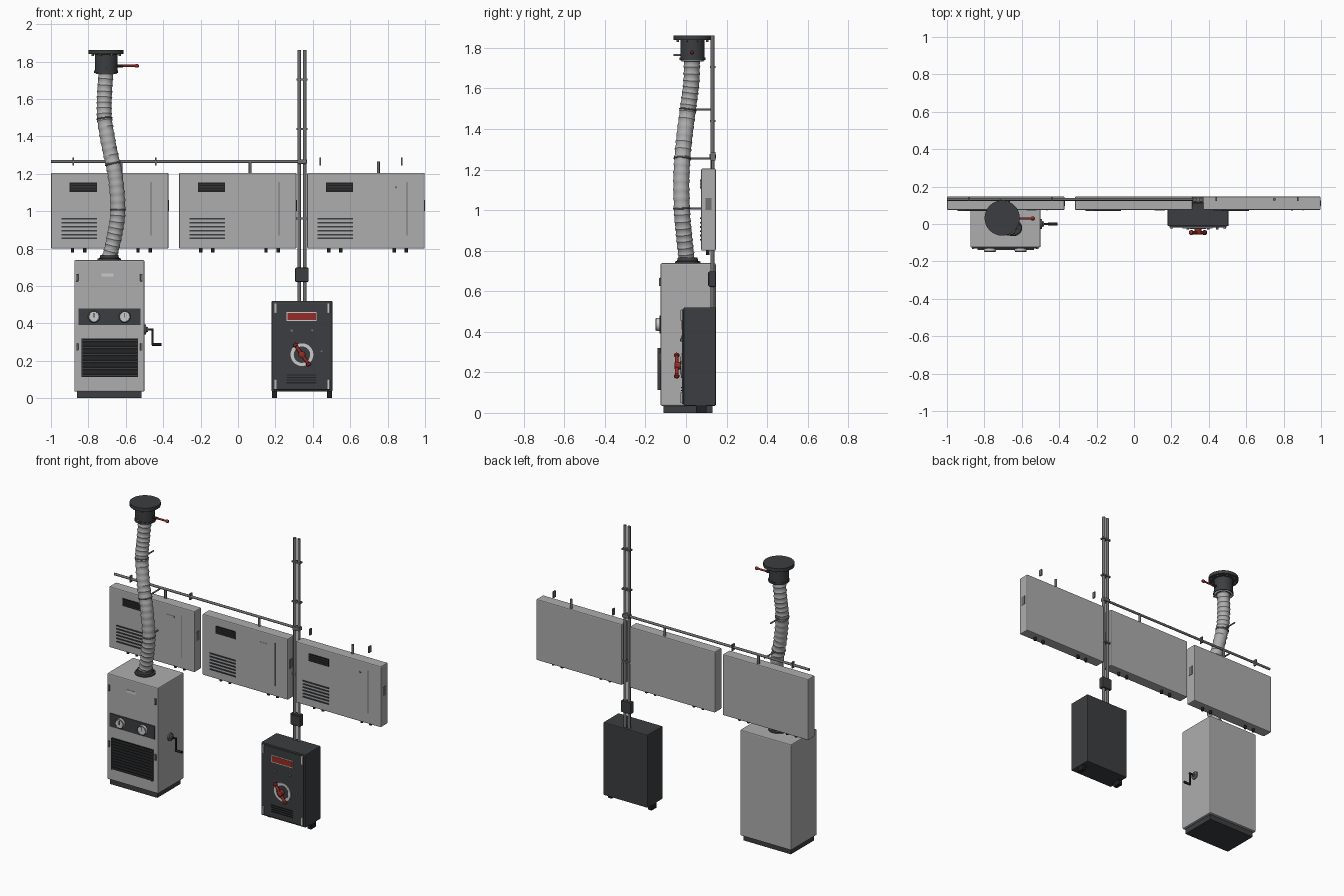
import bpy, bmesh, math
from mathutils import Vector

if "Cube" in bpy.data.objects:
    bpy.data.objects.remove(bpy.data.objects["Cube"])


def material(name, rgb):
    m = bpy.data.materials.new(name)
    m.diffuse_color = (*rgb, 1)
    m.use_nodes = True
    m.node_tree.nodes["Principled BSDF"].inputs["Base Color"].default_value = m.diffuse_color
    return m


SHELL = material("pale_grey", (0.42, 0.42, 0.42))
LIGHT = material("light_grey", (0.6, 0.6, 0.58))
PIPE = material("pipe_grey", (0.16, 0.16, 0.165))
DARK = material("charcoal", (0.045, 0.048, 0.052))
BLACK = material("near_black", (0.015, 0.015, 0.016))
RED = material("dull_red", (0.3, 0.025, 0.02))


def finish(name, bm, mat, smooth=False):
    bmesh.ops.recalc_face_normals(bm, faces=bm.faces)
    me = bpy.data.meshes.new(name)
    bm.to_mesh(me)
    bm.free()
    me.materials.append(mat)
    ob = bpy.data.objects.new(name, me)
    bpy.context.collection.objects.link(ob)
    if smooth:
        bpy.ops.object.select_all(action='DESELECT')
        ob.select_set(True)
        bpy.context.view_layer.objects.active = ob
        bpy.ops.object.shade_smooth_by_angle(angle=math.radians(40))
    return ob


def box(name, x, y, z, mat, bevel=0):
    bm = bmesh.new()
    bmesh.ops.create_cube(bm, size=1)
    for v in bm.verts:
        v.co = [a + (b - a) * (c + 0.5) for (a, b), c in zip((x, y, z), v.co)]
    ob = finish(name, bm, mat)
    if bevel:
        m = ob.modifiers.new("bevel", 'BEVEL')
        m.width, m.segments = bevel, 2
    return ob


def sweep(name, path, radii, mat, n=12):
    """Round section carried along a path, one radius per point."""
    path = [Vector(p) for p in path]
    if not isinstance(radii, (list, tuple)):
        radii = [radii] * len(path)
    bm, rings = bmesh.new(), []
    t0 = (path[-1] - path[0]).normalized()
    ref = Vector((0, 1, 0)) if abs(t0.y) < 0.7 else Vector((1, 0, 0))
    for i, (p, r) in enumerate(zip(path, radii)):
        t = path[min(i + 1, len(path) - 1)] - path[max(i - 1, 0)]
        t = t.normalized() if t.length > 1e-6 else t0
        u = t.cross(ref).normalized()
        w = t.cross(u)
        rings.append([bm.verts.new(p + r * (math.cos(a) * u + math.sin(a) * w))
                      for a in (2 * math.pi * k / n for k in range(n))])
    for a, b in zip(rings, rings[1:]):
        for k in range(n):
            bm.faces.new((a[k], a[k - 1], b[k - 1], b[k]))
    bm.faces.new(rings[0])
    bm.faces.new(rings[-1])
    return finish(name, bm, mat, True)


def lathe(name, c, axis, profile, mat, n=32):
    """Turned part: profile of (distance along axis, radius)."""
    c, axis = Vector(c), Vector(axis)
    return sweep(name, [c + axis * d for d, _ in profile], [r for _, r in profile], mat, n)


def ring(name, c, axis, r, thick, mat, n=24):
    bpy.ops.mesh.primitive_torus_add(location=c, major_radius=r, minor_radius=thick,
                                     major_segments=n, minor_segments=8)
    ob = bpy.context.object
    ob.name = name
    ob.rotation_euler = Vector(axis).to_track_quat('Z', 'Y').to_euler()
    ob.data.materials.append(mat)
    bpy.ops.object.shade_smooth()


# Three wall panels with vents, slats, seams and pegs
for i, x in enumerate((-1.0, -0.315, 0.37)):
    w = 0.628
    box("wall_panel", (x, x + w), (0.075, 0.147), (0.8, 1.205), SHELL, 0.006)
    box("panel_vent", (x + 0.1, x + 0.245), (0.071, 0.08), (1.103, 1.153), BLACK)
    for k in range(3):
        box("vent_bar", (x + 0.105, x + 0.24), (0.069, 0.075), (1.112 + k * 0.015, 1.116 + k * 0.015), DARK)
    for k in range(6):
        z = 0.85 + k * 0.021
        box("panel_slat", (x + 0.055, x + 0.245), (0.07, 0.078), (z, z + 0.008), DARK)
    box("panel_seam", (x + 0.532, x + 0.537), (0.073, 0.08), (0.87, 1.155), PIPE)
    if i < 2:
        box("panel_plate", (x + 0.425, x + 0.48), (0.073, 0.08), (1.122, 1.134), SHELL)
    else:
        lathe("panel_lock", (x + 0.475, 0.078, 1.128), (0, -1, 0), [(0, 0.006), (0.007, 0.006)], PIPE)
    box("side_vent", (x + w - 0.004, x + w + 0.002), (0.095, 0.125), (1.0, 1.06), PIPE)
    for dx in (0.115, 0.18, 0.465, 0.53):
        sweep("panel_peg", [(x + dx, 0.108, 0.81), (x + dx, 0.108, 0.778)], 0.009, BLACK)

# Conduits, drops to the panels and pipe clips
sweep("cross_conduit", [(-1, 0.132, 1.265), (0.345, 0.132, 1.265)], 0.008, PIPE)
for x in (-0.625, 0.065, 0.75):
    sweep("drop_conduit", [(x, 0.132, 1.2), (x, 0.132, 1.265)], 0.008, PIPE)
for x in (-0.88, -0.44, 0.44, 0.875):
    box("conduit_clip", (x - 0.004, x + 0.004), (0.122, 0.145), (1.245, 1.287), PIPE)
for x in (0.327, 0.357):
    sweep("riser_conduit", [(x, 0.13, 0.5), (x, 0.13, 1.862)], 0.01, PIPE)
for z in (0.96, 1.44, 1.705):
    box("riser_clip", (0.312, 0.372), (0.118, 0.145), (z - 0.005, z + 0.005), PIPE)
box("riser_joint", (0.318, 0.368), (0.115, 0.147), (1.253, 1.277), PIPE, 0.003)
box("junction_box", (0.306, 0.377), (0.112, 0.147), (0.622, 0.698), DARK, 0.004)
box("junction_lid", (0.312, 0.371), (0.108, 0.114), (0.628, 0.692), DARK)

# Pale cabinet
box("cabinet_plinth", (-0.862, -0.515), (-0.112, 0.13), (0, 0.04), DARK)
box("cabinet_body", (-0.875, -0.5), (-0.125, 0.147), (0.035, 0.738), SHELL, 0.006)
box("cabinet_plate", (-0.73, -0.665), (-0.128, -0.12), (0.65, 0.668), LIGHT)
for x in (-0.86, -0.517):
    for z in (0.645, 0.275):
        box("cabinet_hinge", (x - 0.006, x + 0.006), (-0.134, -0.12), (z - 0.02, z + 0.02), PIPE, 0.002)
box("gauge_strip", (-0.852, -0.522), (-0.13, -0.12), (0.392, 0.48), DARK)
for x in (-0.77, -0.606):
    lathe("gauge", (x, -0.125, 0.436), (0, -1, 0), [(0, 0.032), (0.02, 0.032), (0.024, 0.028)], LIGHT)
    ring("gauge_rim", (x, -0.147, 0.436), (0, 1, 0), 0.028, 0.003, PIPE)
    box("gauge_needle", (x - 0.002, x + 0.002), (-0.151, -0.147), (0.432, 0.456), BLACK)
box("grille_back", (-0.837, -0.535), (-0.129, -0.12), (0.113, 0.32), BLACK)
for x in (-0.837, -0.543):
    box("grille_side", (x, x + 0.008), (-0.14, -0.125), (0.113, 0.32), DARK)
for k in range(11):
    z = 0.117 + k * 0.0187
    box("grille_slat", (-0.835, -0.537), (-0.139, -0.128), (z, z + 0.009), DARK)

# Side crank
lathe("crank_hub", (-0.502, 0, 0.367), (1, 0, 0), [(0, 0.026), (0.01, 0.026), (0.012, 0.014), (0.02, 0.014)], PIPE, 20)
sweep("crank_shaft", [(-0.5, 0, 0.367), (-0.452, 0, 0.367)], 0.006, BLACK)
sweep("crank_arm", [(-0.457, 0, 0.372), (-0.457, 0, 0.284)], 0.006, BLACK)
sweep("crank_grip", [(-0.46, 0, 0.288), (-0.41, 0, 0.288)], 0.008, BLACK)

# Ribbed flexible hose
keys = [Vector(p) for p in ((-0.69, 0.005, 0.74), (-0.662, -0.008, 0.86), (-0.642, -0.02, 1.0),
                            (-0.655, -0.022, 1.18), (-0.688, -0.01, 1.34), (-0.714, 0.01, 1.5),
                            (-0.713, 0.026, 1.63), (-0.704, 0.03, 1.76))]
pts = [keys[0]] + keys + [keys[-1]]


def hose_at(s):
    i = min(int(s), len(keys) - 2)
    t = s - i
    a, b, c, d = pts[i:i + 4]
    return 0.5 * (2 * b + (c - a) * t + (2 * a - 5 * b + 4 * c - d) * t * t + (3 * b - a - 3 * c + d) * t ** 3)


N = 120
sweep("flex_hose", [hose_at(7 * i / N) for i in range(N + 1)],
      [0.042 if i % 4 == 0 else 0.0385 for i in range(N + 1)], SHELL, 24)
lathe("hose_collar", (-0.688, 0.008, 0.73), (0, 0, 1),
      [(0, 0.063), (0.016, 0.063), (0.02, 0.052), (0.036, 0.048)], DARK)
# Hose brackets
for s, y1 in ((2.05, 0.08), (4 - 0.55, 0.132), (4.97, 0.132)):
    p = hose_at(s)
    ring("hose_band", p, hose_at(s + 0.1) - hose_at(s - 0.1), 0.04, 0.004, PIPE)
    sweep("hose_bracket", [p + Vector((0, 0.035, 0)), (p.x, y1, p.z)], 0.005, PIPE)

# Top valve with lever
lathe("top_valve", (-0.705, 0.032, 1.74), (0, 0, 1),
      [(0, 0.05), (0, 0.064), (0.012, 0.064), (0.012, 0.06), (0.098, 0.06), (0.1, 0.094), (0.122, 0.094)], DARK)
ring("valve_seal", (-0.705, 0.032, 1.74), (0, 0, 1), 0.053, 0.006, LIGHT)
for k in range(8):
    a = math.pi * (k + 0.5) / 4
    x, y = -0.705 + 0.078 * math.cos(a), 0.032 + 0.078 * math.sin(a)
    sweep("flange_bolt", [(x, y, 1.83), (x, y, 1.842)], 0.007, PIPE, 6)
sweep("valve_stub", [(-0.705, -0.02, 1.765), (-0.705, -0.062, 1.765)], 0.006, PIPE)
sweep("lever_pivot", [(-0.65, 0.03, 1.777), (-0.615, 0.03, 1.777)], 0.008, BLACK)
sweep("lever", [(-0.62, 0.03, 1.777), (-0.54, 0.03, 1.777)], 0.006, RED)
lathe("lever_knob", (-0.552, 0.03, 1.777), (1, 0, 0), [(0, 0.006), (0.005, 0.01), (0.016, 0.01), (0.022, 0.005)], RED)

# Dark switch box
box("switch_box", (0.18, 0.505), (-0.012, 0.147), (0.035, 0.52), DARK, 0.005)
box("switch_door", (0.19, 0.495), (-0.02, -0.01), (0.045, 0.51), DARK, 0.003)
for x in (0.183, 0.477):
    box("box_foot", (x, x + 0.025), (0.05, 0.1), (0, 0.04), BLACK)
for x in (0.2, 0.485):
    for z in (0.075, 0.482):
        box("door_hinge", (x - 0.006, x + 0.006), (-0.026, -0.015), (z - 0.027, z + 0.027), LIGHT, 0.002)
box("sign_frame", (0.259, 0.421), (-0.023, -0.015), (0.412, 0.46), LIGHT)
box("sign_face", (0.264, 0.416), (-0.025, -0.018), (0.417, 0.455), RED)
for x, z in ((0.288, 0.36), (0.397, 0.36), (0.446, 0.25)):
    lathe("door_stud", (x, -0.018, z), (0, -1, 0), [(0, 0.007), (0.01, 0.007), (0.012, 0.004)], PIPE)
for k in range(4):
    box("door_louvre", (0.26, 0.42), (-0.024, -0.015), (0.08 + k * 0.014, 0.086 + k * 0.014), BLACK)

# Rotary dial with diagonal red handle
c = Vector((0.342, -0.02, 0.233))
lathe("dial_plate", c, (0, -1, 0), [(-0.004, 0.061), (0.004, 0.061)], LIGHT)
lathe("dial_centre", c, (0, -1, 0), [(0, 0.044), (0.006, 0.044)], DARK)
lathe("dial_hub", c, (0, -1, 0), [(0, 0.018), (0.034, 0.018), (0.037, 0.014)], RED, 20)
d = Vector((0.036, 0, -0.052))
h = c + Vector((0, -0.026, 0))
sweep("dial_handle", [h - d, h + d], 0.009, RED)
for s in (-1, 1):
    lathe("handle_end", h + d * s * 0.85, d.normalized() * s, [(0, 0.009), (0.004, 0.013), (0.014, 0.013), (0.019, 0.007)], RED)
